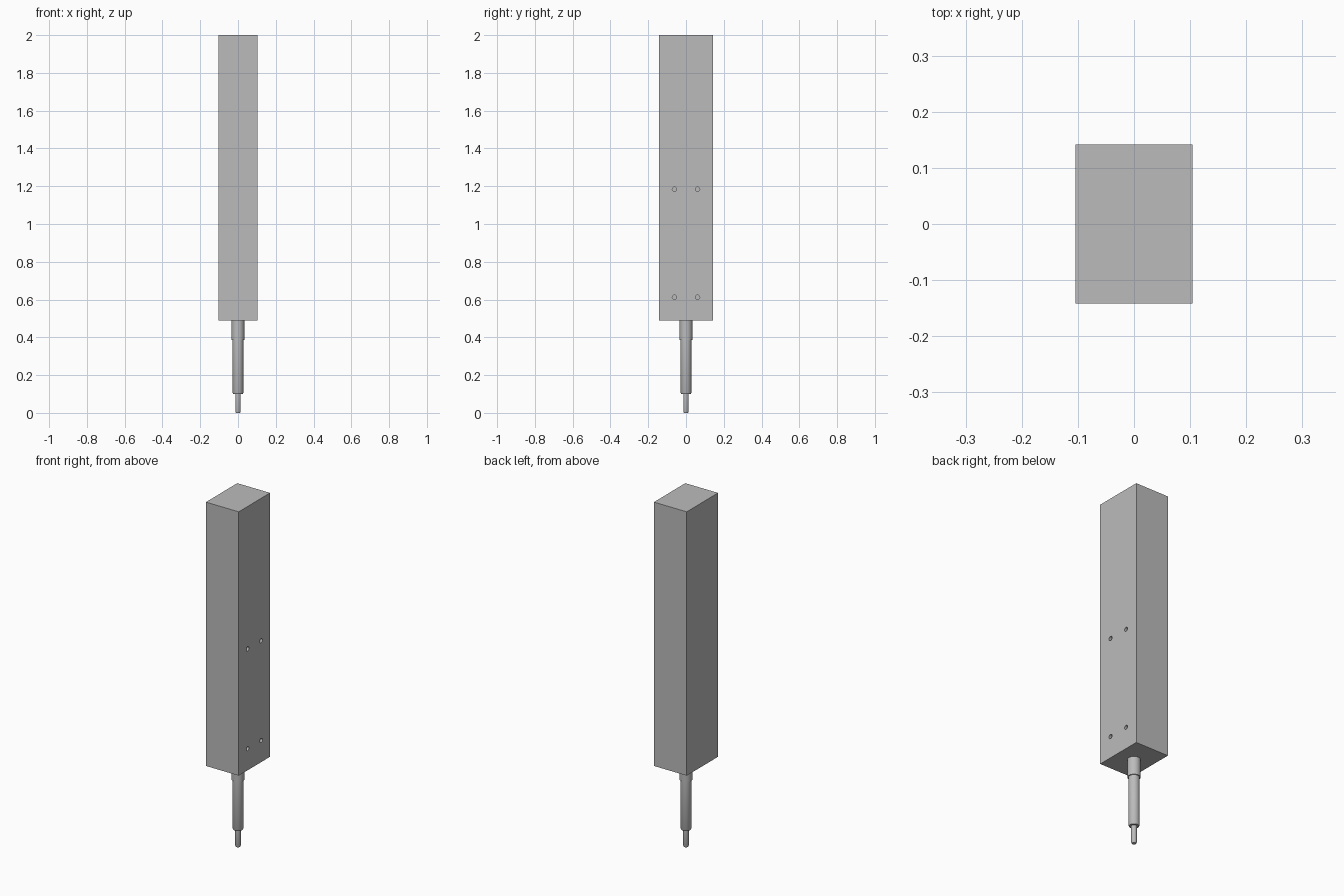
import bpy, bmesh, math
from mathutils import Matrix

if "Cube" in bpy.data.objects:
    bpy.data.objects.remove(bpy.data.objects["Cube"])

grey = bpy.data.materials.new("metal_grey")
grey.diffuse_color = (0.5, 0.5, 0.5, 1)
grey.use_nodes = True
grey.node_tree.nodes["Principled BSDF"].inputs["Base Color"].default_value = grey.diffuse_color


def make_object(name, bm):
    bmesh.ops.recalc_face_normals(bm, faces=bm.faces)
    mesh = bpy.data.meshes.new(name)
    bm.to_mesh(mesh)
    bm.free()
    mesh.materials.append(grey)
    obj = bpy.data.objects.new(name, mesh)
    bpy.context.collection.objects.link(obj)
    return obj


# Rectangular housing
bm = bmesh.new()
bmesh.ops.create_cube(bm, size=1, matrix=Matrix.Translation((0, 0, 1.244))
                      @ Matrix.Diagonal((0.208, 0.284, 1.512, 1)))
housing = make_object("housing", bm)

# Four blind mounting holes in the right side
bm = bmesh.new()
for y in (-0.061, 0.061):
    for z in (0.612, 1.184):
        bmesh.ops.create_cone(
            bm, cap_ends=True, segments=24, radius1=0.012, radius2=0.012, depth=0.08,
            matrix=Matrix.Translation((0.104, y, z)) @ Matrix.Rotation(math.pi / 2, 4, 'Y'))
cutter = make_object("hole_cutter", bm)
cutter.hide_render = True
cutter.hide_viewport = True
cutter.display_type = 'WIRE'
cut = housing.modifiers.new("holes", 'BOOLEAN')
cut.operation = 'DIFFERENCE'
cut.solver = 'EXACT'
cut.object = cutter

# Stepped plunger rod: a turned profile of (radius, height)
profile = [(0, 0), (0.011, 0), (0.0145, 0.008), (0.0145, 0.1), (0.025, 0.1),
           (0.029, 0.108), (0.029, 0.385), (0.034, 0.385), (0.034, 0.489), (0, 0.489)]
bm = bmesh.new()
verts = [bm.verts.new((r, 0, z)) for r, z in profile]
edges = [bm.edges.new(pair) for pair in zip(verts, verts[1:])]
bmesh.ops.spin(bm, geom=verts + edges, cent=(0, 0, 0), axis=(0, 0, 1),
               angle=math.tau, steps=40)
bmesh.ops.remove_doubles(bm, verts=bm.verts, dist=0.0001)
rod = make_object("plunger_rod", bm)
bpy.ops.object.select_all(action='DESELECT')
rod.select_set(True)
bpy.context.view_layer.objects.active = rod
bpy.ops.object.shade_smooth_by_angle(angle=math.radians(30))
